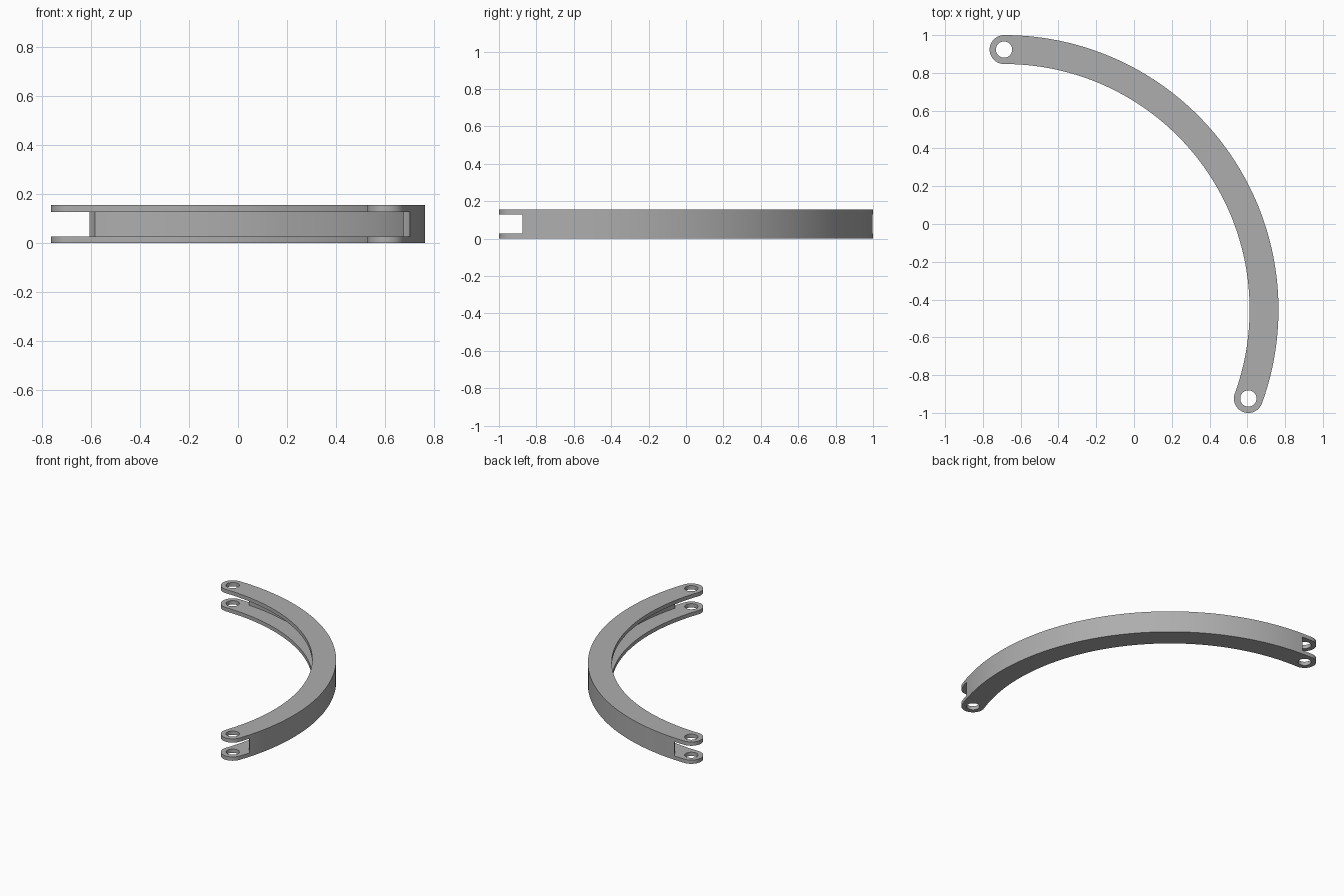
import bpy, bmesh, math
from mathutils import Vector

if "Cube" in bpy.data.objects:
    bpy.data.objects.remove(bpy.data.objects["Cube"], do_unlink=True)

CENTRE = Vector((-0.688, -0.453))
R_OUT, R_IN, R_WEB = 1.453, 1.300, 1.418
R_MID = (R_OUT + R_IN) / 2
R_CAP = (R_OUT - R_IN) / 2
START, END = -20, 90
HEIGHT, PLATE = 0.155, 0.027
R_HOLE, R_CLEAR = 0.043, 0.109


def arc(centre, radius, a0, a1, n):
    """Points along an arc, angles in degrees."""
    angles = [math.radians(a0 + (a1 - a0) * i / n) for i in range(n + 1)]
    return [centre + radius * Vector((math.cos(a), math.sin(a))) for a in angles]


def slab(name, points, z0, z1):
    """Flat outline extruded between two heights."""
    bm = bmesh.new()
    face = bm.faces.new([bm.verts.new((p.x, p.y, z0)) for p in points])
    new = bmesh.ops.extrude_face_region(bm, geom=[face])["geom"]
    top = [v for v in new if isinstance(v, bmesh.types.BMVert)]
    bmesh.ops.translate(bm, verts=top, vec=(0, 0, z1 - z0))
    bmesh.ops.recalc_face_normals(bm, faces=bm.faces)
    mesh = bpy.data.meshes.new(name)
    bm.to_mesh(mesh)
    bm.free()
    obj = bpy.data.objects.new(name, mesh)
    bpy.context.collection.objects.link(obj)
    return obj


def cut(target, cutter):
    """Subtract the cutter from the target and discard it."""
    cutter.hide_render = True
    mod = target.modifiers.new("cut", "BOOLEAN")
    mod.operation = "DIFFERENCE"
    mod.solver = "EXACT"
    mod.object = cutter
    bpy.context.view_layer.objects.active = target
    bpy.ops.object.modifier_apply(modifier=mod.name)
    bpy.data.objects.remove(cutter, do_unlink=True)


# Curved arm with rounded ends
pins = [arc(CENTRE, R_MID, a, a, 1)[0] for a in (START, END)]
outline = (arc(CENTRE, R_OUT, START, END, 96)
           + arc(pins[1], R_CAP, END, END + 180, 24)[1:]
           + arc(CENTRE, R_IN, END, START, 96)[1:]
           + arc(pins[0], R_CAP, START + 180, START + 360, 24)[1:-1])
arm = slab("curved_channel_arm", outline, 0, HEIGHT)

# Channel along the inner side, leaving two plates and an outer web
channel = (arc(CENTRE, R_WEB, START, END, 96)
           + arc(CENTRE, R_IN - 0.1, END, START, 96))
cut(arm, slab("channel_cutter", channel, PLATE, HEIGHT - PLATE))

# Round clearance between the plates and a pin hole at each end
for pin in pins:
    cut(arm, slab("clearance_cutter", arc(pin, R_CLEAR, 0, 360, 64)[:-1],
                  PLATE, HEIGHT - PLATE))
    cut(arm, slab("hole_cutter", arc(pin, R_HOLE, 0, 360, 40)[:-1],
                  -0.1, HEIGHT + 0.1))

# Plain grey metal
grey = bpy.data.materials.new("grey_metal")
grey.use_nodes = True
colour = (0.42, 0.42, 0.42, 1)
grey.diffuse_color = colour
grey.node_tree.nodes["Principled BSDF"].inputs["Base Color"].default_value = colour
arm.data.materials.clear()
arm.data.materials.append(grey)

bpy.ops.object.select_all(action="DESELECT")
arm.select_set(True)
bpy.context.view_layer.objects.active = arm
bpy.ops.object.shade_smooth_by_angle(angle=math.radians(30))
